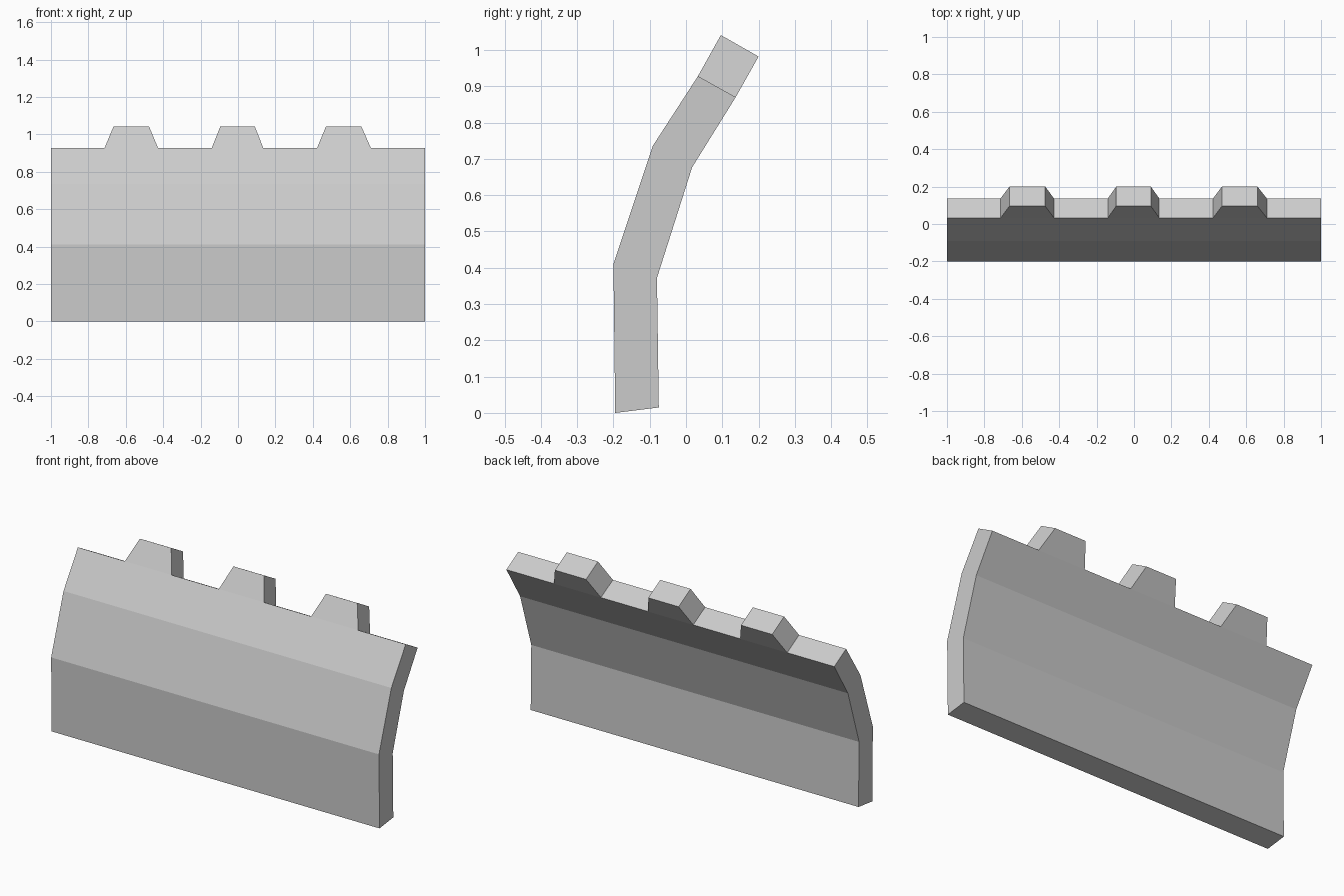
import bpy, bmesh

if "Cube" in bpy.data.objects:
    bpy.data.objects.remove(bpy.data.objects["Cube"])

steel = bpy.data.materials.new("grey steel")
steel.diffuse_color = (0.6, 0.6, 0.6, 1)
steel.use_nodes = True
steel.node_tree.nodes["Principled BSDF"].inputs["Base Color"].default_value = steel.diffuse_color


def prism(name, near, far):
    """Solid between two matching outlines."""
    bm = bmesh.new()
    a = [bm.verts.new(p) for p in near]
    b = [bm.verts.new(p) for p in far]
    n = len(a)
    bm.faces.new(a)
    bm.faces.new(b[::-1])
    for i in range(n):
        j = (i + 1) % n
        bm.faces.new((a[j], a[i], b[i], b[j]))
    bmesh.ops.recalc_face_normals(bm, faces=bm.faces[:])
    mesh = bpy.data.meshes.new(name)
    bm.to_mesh(mesh)
    bm.free()
    mesh.materials.append(steel)
    obj = bpy.data.objects.new(name, mesh)
    bpy.context.collection.objects.link(obj)


# Curved blade: side profile (y, z) swept along x
profile = [(-0.195, 0.0), (-0.2, 0.41), (-0.092, 0.735), (0.033, 0.928),
           (0.137, 0.87), (0.017, 0.677), (-0.08, 0.372), (-0.075, 0.015)]
prism("blade", [(-1, y, z) for y, z in profile], [(1, y, z) for y, z in profile])

# Tapered teeth along the top edge: base left, base right, top left, top right
teeth = [(-0.713, -0.428, -0.666, -0.475),
         (-0.140, 0.135, -0.095, 0.090),
         (0.423, 0.710, 0.470, 0.660)]
for i, (bl, br, tl, tr) in enumerate(teeth):
    def outline(base, top):
        return [(bl, *base), (br, *base), (tr, *top), (tl, *top)]
    prism(f"tooth_{i + 1}",
          outline((0.033, 0.928), (0.096, 1.041)),
          outline((0.137, 0.87), (0.2, 0.982)))
